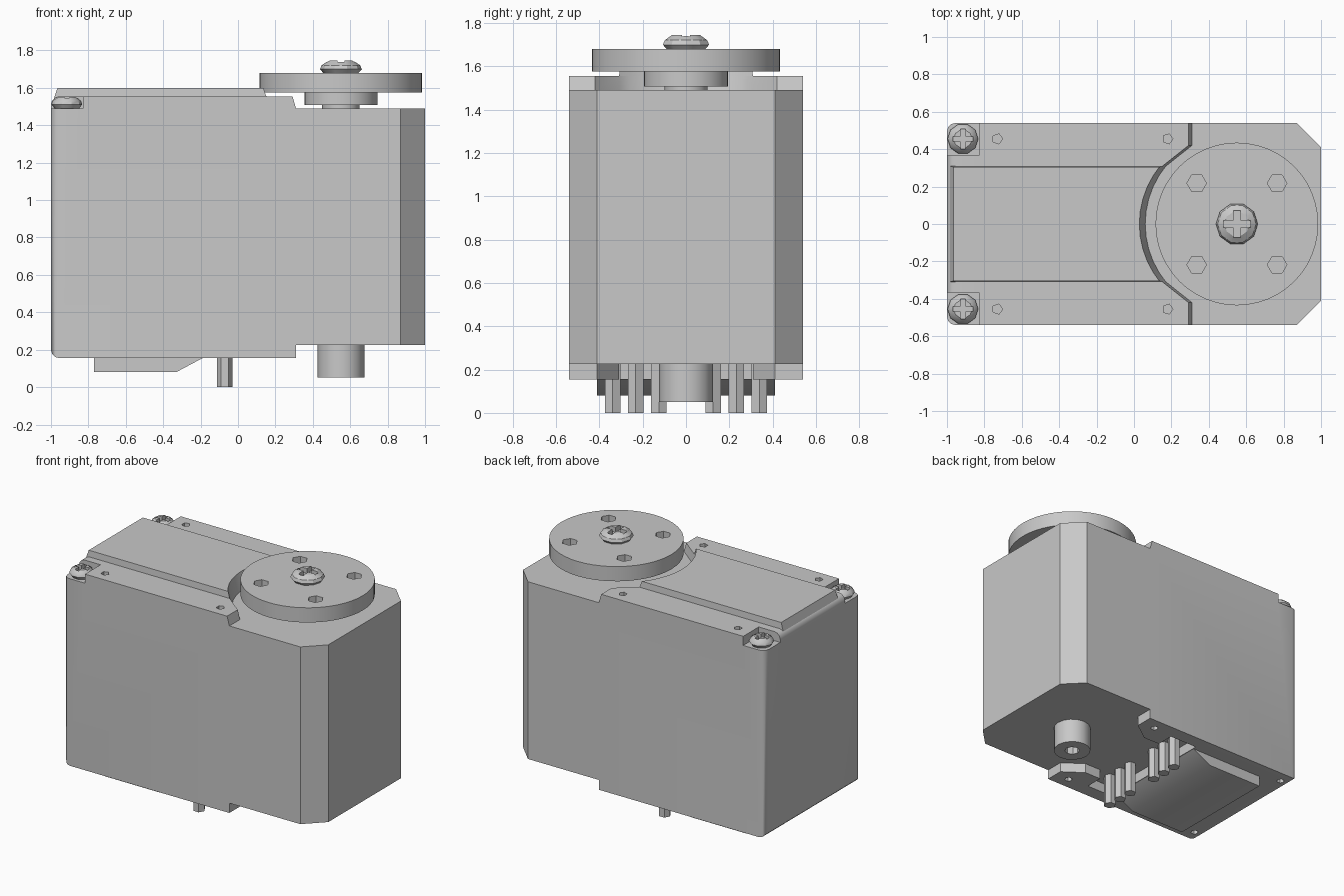
import bpy, bmesh
from math import sin, cos, pi, radians
from mathutils import Vector

cube = bpy.data.objects.get("Cube")
if cube:
    bpy.data.objects.remove(cube, do_unlink=True)

grey = bpy.data.materials.new("plain grey")
grey.use_nodes = True
colour = (0.58, 0.58, 0.58, 1)
grey.diffuse_color = colour
grey.node_tree.nodes["Principled BSDF"].inputs["Base Color"].default_value = colour


def finish(name, bm):
    bmesh.ops.recalc_face_normals(bm, faces=bm.faces)
    mesh = bpy.data.meshes.new(name)
    bm.to_mesh(mesh)
    bm.free()
    mesh.materials.append(grey)
    obj = bpy.data.objects.new(name, mesh)
    bpy.context.collection.objects.link(obj)
    return obj


def loft(name, rings):
    """Skin a stack of equal rings and cap both ends."""
    bm = bmesh.new()
    loops = [[bm.verts.new(p) for p in ring] for ring in rings]
    n = len(loops[0])
    for low, high in zip(loops, loops[1:]):
        for i in range(n):
            j = (i + 1) % n
            bm.faces.new((low[i], low[j], high[j], high[i]))
    bm.faces.new(loops[0][::-1])
    bm.faces.new(loops[-1])
    return finish(name, bm)


def prism(name, outline, z0, z1, shift=0.0):
    return loft(name, [[(x, y, z0) for x, y in outline],
                       [(x + shift, y, z1) for x, y in outline]])


def lathe(name, x, y, profile, sides):
    return loft(name, [[(x + r * cos(2 * pi * i / sides), y + r * sin(2 * pi * i / sides), z)
                        for i in range(sides)] for r, z in profile])


def box(name, x0, x1, y0, y1, z0, z1):
    return prism(name, [(x0, y0), (x1, y0), (x1, y1), (x0, y1)], z0, z1)


def mirrored(half):
    """Complete an outline given for +y by reflecting it to -y."""
    return half + [(x, -y) for x, y in reversed(half) if y > 0]


def cut(obj, cutters):
    """Subtract the cutters, keep the clean result and drop the cutters."""
    for c in cutters:
        c.hide_render = True
        mod = obj.modifiers.new("cut", 'BOOLEAN')
        mod.operation, mod.solver, mod.object = 'DIFFERENCE', 'EXACT', c
    bpy.context.view_layer.update()
    graph = bpy.context.evaluated_depsgraph_get()
    mesh = bpy.data.meshes.new_from_object(obj.evaluated_get(graph))
    obj.modifiers.clear()
    obj.data = mesh
    for c in cutters:
        bpy.data.objects.remove(c, do_unlink=True)


def screw(name, x, y, z, r, h):
    head = lathe(name, x, y, [(r * 0.8, z), (r, z + h * 0.35), (r * 0.92, z + h * 0.65),
                              (r * 0.6, z + h)], 10)
    a, b, low, high = r * 0.65, r * 0.17, z + h * 0.5, z + h * 2
    cut(head, [box("slot", x - a, x + a, y - b, y + b, low, high),
               box("slot", x - b, x + b, y - a, y + a, low, high)])


SIDES = (-1, 1)
AXIS = 0.55      # x of the output shaft
FLOOR = 1.49     # top of the low deck around the shaft


def horn_clearance():
    arc = [(AXIS - 0.49 * cos(radians(a)), 0.49 * sin(radians(a)))
           for a in (39, 32, 24, 16, 8, 0)]
    half = [(1.2, 0.7), (0.31, 0.7), (0.31, 0.42)] + arc
    return prism("clearance", mirrored(half), FLOOR, 1.7, -0.06)


# Case: chamfered at the shaft end, rounded at the other end
case = prism("case", mirrored([(1, 0.41), (0.87, 0.54), (-1, 0.54)]), 0.155, 1.555)
bm = bmesh.new()
bm.from_mesh(case.data)
end_edges = [e for e in bm.edges
             if all(v.co.x < -0.99 for v in e.verts)]
bmesh.ops.bevel(bm, geom=end_edges, offset=0.045, segments=3, profile=0.5, affect='EDGES')
bm.to_mesh(case.data)
bm.free()

# Cut the stepped decks, screw corners and small holes from the case
cutters = [horn_clearance()]
under = [(1.2, 0.7), (0.31, 0.7), (0.31, 0.41), (0.17, 0.31),
         (0.04, 0.31), (0.04, 0.44), (-0.18, 0.44)]
cutters.append(prism("under_step", mirrored(under), 0.1, 0.225))
for s in SIDES:
    y0, y1 = sorted((s * 0.365, s * 0.7))
    cutters.append(box("corner", -1.2, -0.83, y0, y1, FLOOR, 1.7))
    for x in (-0.73, 0.18):
        cutters.append(lathe("hole", x, s * 0.455, [(0.028, 1.46), (0.028, 1.6)], 5))
    for x in (-0.92, 0.2):
        cutters.append(lathe("hole", x, s * 0.455, [(0.026, 0.1), (0.026, 0.21)], 6))
cut(case, cutters)

# Raised top plate with a sloped end and an arc around the horn
top_plate = loft("top_plate", [
    [(-0.985, -0.31, 1.54), (0.4, -0.31, 1.54), (0.4, 0.31, 1.54), (-0.985, 0.31, 1.54)],
    [(-0.965, -0.305, 1.6), (0.4, -0.305, 1.6), (0.4, 0.305, 1.6), (-0.965, 0.305, 1.6)]])
cut(top_plate, [horn_clearance()])

# Corner screws
for s, side in zip(SIDES, ("right", "left")):
    screw(side + "_corner_screw", -0.915, s * 0.455, FLOOR, 0.082, 0.062)

# Output shaft, hub and round horn
lathe("output_shaft", AXIS, 0, [(0.1, 1.48), (0.1, 1.52)], 16)
lathe("horn_hub", AXIS, 0, [(0.195, 1.507), (0.195, 1.58)], 32)
horn = lathe("horn_disc", AXIS, 0, [(0.435, 1.575), (0.435, 1.68)], 48)
cut(horn, [lathe("hole", AXIS + sx * 0.215, sy * 0.218, [(0.052, 1.5), (0.052, 1.8)], 6)
           for sx in SIDES for sy in SIDES])
screw("horn_screw", AXIS, 0, 1.675, 0.112, 0.07)

# Bottom pivot boss with a blind hole
boss = lathe("pivot_boss", AXIS, 0, [(0.125, 0.05), (0.125, 0.235)], 16)
cut(boss, [lathe("hole", AXIS, 0, [(0.05, 0), (0.05, 0.17)], 8)])

# Bottom cover block, sloped towards the pins
cover = [(-0.77, 0.08), (-0.33, 0.08), (-0.18, 0.16), (-0.18, 0.2), (-0.77, 0.2)]
loft("bottom_cover", [[(x, y, z) for x, z in cover] for y in (-0.41, 0.41)])

# Two groups of three contact pins
for s, side in zip(SIDES, ("right", "left")):
    for i in range(3):
        lathe(f"{side}_pin_{i + 1}", -0.07, s * (0.125 + 0.107 * i),
              [(0.041, 0), (0.041, 0.24)], 6)

# Smooth the curved surfaces, keep hard edges
bpy.ops.object.select_all(action='DESELECT')
for obj in bpy.context.collection.objects:
    if obj.type == 'MESH' and grey.name in obj.data.materials:
        obj.select_set(True)
        bpy.context.view_layer.objects.active = obj
bpy.ops.object.shade_smooth_by_angle(angle=radians(32))
